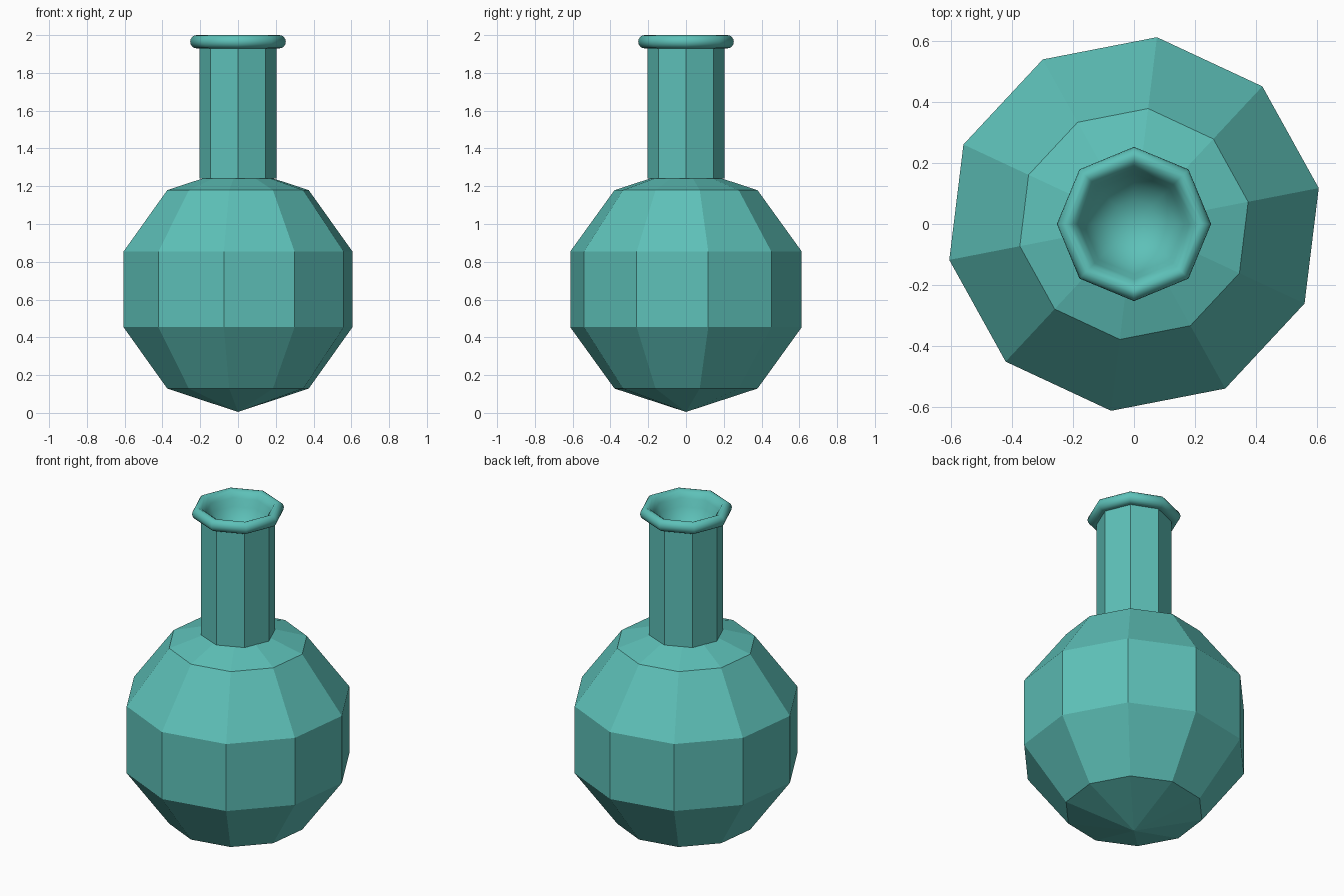
import bpy, bmesh, math
from mathutils import Matrix

if "Cube" in bpy.data.objects:
    bpy.data.objects.remove(bpy.data.objects["Cube"])

teal = bpy.data.materials.new("teal_glass")
teal.diffuse_color = (0.11, 0.53, 0.48, 1.0)
teal.use_nodes = True
teal.node_tree.nodes["Principled BSDF"].inputs["Base Color"].default_value = teal.diffuse_color


def add_object(name, bm, smooth=False):
    bmesh.ops.recalc_face_normals(bm, faces=bm.faces)
    for f in bm.faces:
        f.smooth = smooth
    mesh = bpy.data.meshes.new(name)
    bm.to_mesh(mesh)
    bm.free()
    mesh.materials.append(teal)
    obj = bpy.data.objects.new(name, mesh)
    bpy.context.collection.objects.link(obj)
    return obj


def lathe(name, profile, sides, smooth=False):
    """Revolve (radius, z) points; a zero radius becomes a single pole."""
    bm = bmesh.new()
    rings = []
    for r, z in profile:
        if r == 0:
            rings.append([bm.verts.new((0, 0, z))] * sides)
        else:
            rings.append([bm.verts.new((r * math.cos(2 * math.pi * i / sides),
                                        r * math.sin(2 * math.pi * i / sides), z))
                          for i in range(sides)])
    for a, b in zip(rings, rings[1:]):
        for i in range(sides):
            j = (i + 1) % sides
            quad = list(dict.fromkeys((a[i], a[j], b[j], b[i])))
            bm.faces.new(quad)
    return add_object(name, bm, smooth)


# round faceted body
bm = bmesh.new()
bmesh.ops.create_uvsphere(
    bm, u_segments=10, v_segments=5, radius=0.649,
    matrix=Matrix.Translation((0, 0, 0.654)) @ Matrix.Rotation(math.radians(-7), 4, 'Z'))
add_object("body", bm)

# eight-sided neck
lathe("neck", [(0.0, 1.24), (0.205, 1.24), (0.205, 1.95)], 8)

# rounded lip flowing into the hollow mouth
lip = [(0.2, 1.932)]
for k in range(9):
    a = math.radians(-90 + 22.5 * k)
    lip.append((0.22 + 0.033 * math.cos(a), 1.965 + 0.035 * math.sin(a)))
lip += [(0.2, 1.99), (0.182, 1.96), (0.165, 1.915), (0.135, 1.865), (0.08, 1.82), (0, 1.805)]
lathe("lip", lip, 8, smooth=True)
